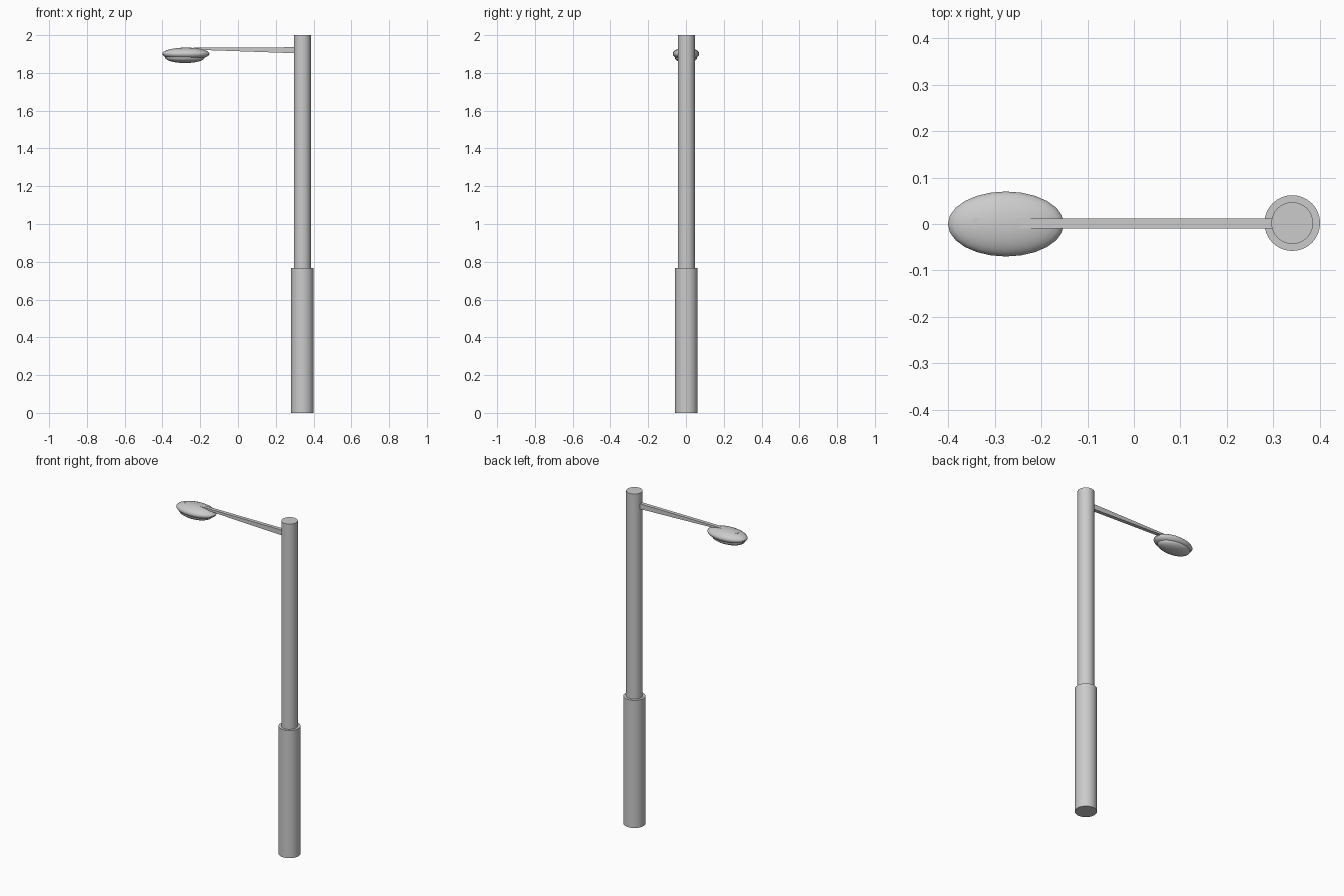
import bpy, bmesh, math

if "Cube" in bpy.data.objects:
    bpy.data.objects.remove(bpy.data.objects["Cube"])

POLE_X = 0.341


def smooth(obj):
    bpy.ops.object.select_all(action='DESELECT')
    obj.select_set(True)
    bpy.context.view_layer.objects.active = obj
    bpy.ops.object.shade_smooth_by_angle(angle=math.radians(35))


def cylinder(name, radius, z0, z1):
    bpy.ops.mesh.primitive_cylinder_add(vertices=32, radius=radius, depth=z1 - z0,
                                        location=(POLE_X, 0.002, (z0 + z1) / 2))
    obj = bpy.context.object
    obj.name = name
    smooth(obj)


def ellipsoid(name, center, radii):
    bpy.ops.mesh.primitive_uv_sphere_add(segments=24, ring_count=14, radius=1, location=center)
    obj = bpy.context.object
    obj.name = name
    obj.scale = radii
    bpy.ops.object.transform_apply(location=False, rotation=False, scale=True)
    smooth(obj)


# Two-stage pole
cylinder("pole_base", 0.06, 0, 0.767)
cylinder("pole_shaft", 0.045, 0.767, 2.0)

# Lamp head: upper housing and the lens bulging out below it
ellipsoid("lamp_housing", (-0.276, 0, 1.901), (0.125, 0.07, 0.033))
ellipsoid("lamp_lens", (-0.281, 0, 1.882), (0.105, 0.059, 0.03))

# Tapered arm: side profile (x, z) extruded across y
profile = [(0.31, 1.904), (0.31, 1.936), (-0.2, 1.934), (-0.26, 1.9325),
           (-0.348, 1.929), (-0.348, 1.92), (-0.2, 1.922)]
bm = bmesh.new()
face = bm.faces.new([bm.verts.new((x, -0.010, z)) for x, z in profile])
ext = bmesh.ops.extrude_face_region(bm, geom=[face])
bmesh.ops.translate(bm, vec=(0, 0.022, 0),
                    verts=[v for v in ext["geom"] if isinstance(v, bmesh.types.BMVert)])
bmesh.ops.recalc_face_normals(bm, faces=bm.faces)
mesh = bpy.data.meshes.new("arm")
bm.to_mesh(mesh)
bm.free()
bpy.context.collection.objects.link(bpy.data.objects.new("arm", mesh))
